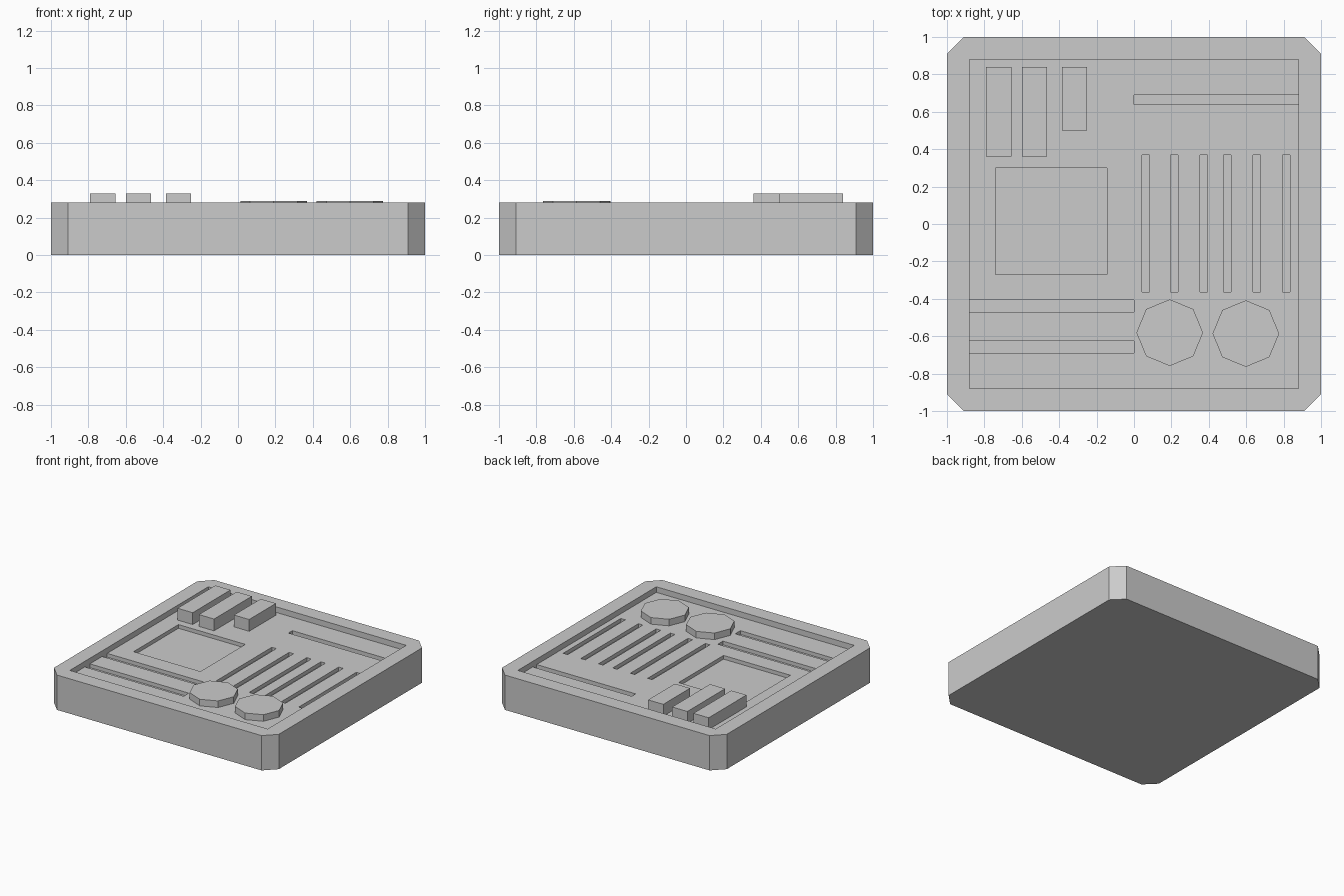
import bpy, bmesh
from math import cos, sin, pi

if "Cube" in bpy.data.objects:
    bpy.data.objects.remove(bpy.data.objects["Cube"])

TOP = 0.28      # rim height
FLOOR = 0.235   # recessed panel height
DEPTH = 0.03    # groove depth below the panel


def rect(x0, x1, y0, y1):
    return [(x0, y0), (x1, y0), (x1, y1), (x0, y1)]


def octagon(cx, cy, r):
    return [(cx + r * cos(i * pi / 4), cy + r * sin(i * pi / 4)) for i in range(8)]


def prism(name, outlines, z0, z1):
    """One object made of vertical prisms, one per outline."""
    bm = bmesh.new()
    for outline in outlines:
        low = [bm.verts.new((x, y, z0)) for x, y in outline]
        high = [bm.verts.new((x, y, z1)) for x, y in outline]
        bm.faces.new(low[::-1])
        bm.faces.new(high)
        n = len(outline)
        for i in range(n):
            j = (i + 1) % n
            bm.faces.new((low[i], low[j], high[j], high[i]))
    mesh = bpy.data.meshes.new(name)
    bm.to_mesh(mesh)
    bm.free()
    obj = bpy.data.objects.new(name, mesh)
    bpy.context.collection.objects.link(obj)
    return obj


def cut(target, cutter):
    mod = target.modifiers.new(cutter.name, 'BOOLEAN')
    mod.operation = 'DIFFERENCE'
    mod.solver = 'EXACT'
    mod.object = cutter
    bpy.context.view_layer.objects.active = target
    bpy.ops.object.modifier_apply(modifier=mod.name)
    bpy.data.objects.remove(cutter)


# Slab with clipped corners
c = 0.91
slab = prism("base_slab", [[(-c, -1), (c, -1), (1, -c), (1, c),
                            (c, 1), (-c, 1), (-1, c), (-1, -c)]], 0, TOP)

# Shallow tray inside the rim
cut(slab, prism("tray_cutter", [rect(-0.88, 0.88, -0.88, 0.88)], FLOOR, TOP + 0.1))

# Grooves and square pocket sunk into the tray floor
grooves = [rect(x, x + 0.04, -0.363, 0.37)
           for x in (0.042, 0.196, 0.353, 0.479, 0.637, 0.794)]
grooves += [rect(-0.88, 0, -0.47, -0.405),
            rect(-0.88, 0, -0.69, -0.625),
            rect(0, 0.88, 0.64, 0.69),
            rect(-0.74, -0.145, -0.27, 0.30)]
cut(slab, prism("groove_cutter", grooves, FLOOR - DEPTH, FLOOR + 0.02))

# Raised rectangular blocks
for i, (x, y) in enumerate([(-0.79, 0.36), (-0.60, 0.36), (-0.386, 0.50)]):
    prism(f"raised_block_{i + 1}", [rect(x, x + 0.135, y, 0.84)], FLOOR, 0.33)

# Octagonal discs
for i, (x, y) in enumerate([(0.191, -0.581), (0.598, -0.586)]):
    prism(f"octagon_disc_{i + 1}", [octagon(x, y, 0.178)], FLOOR, 0.288)
